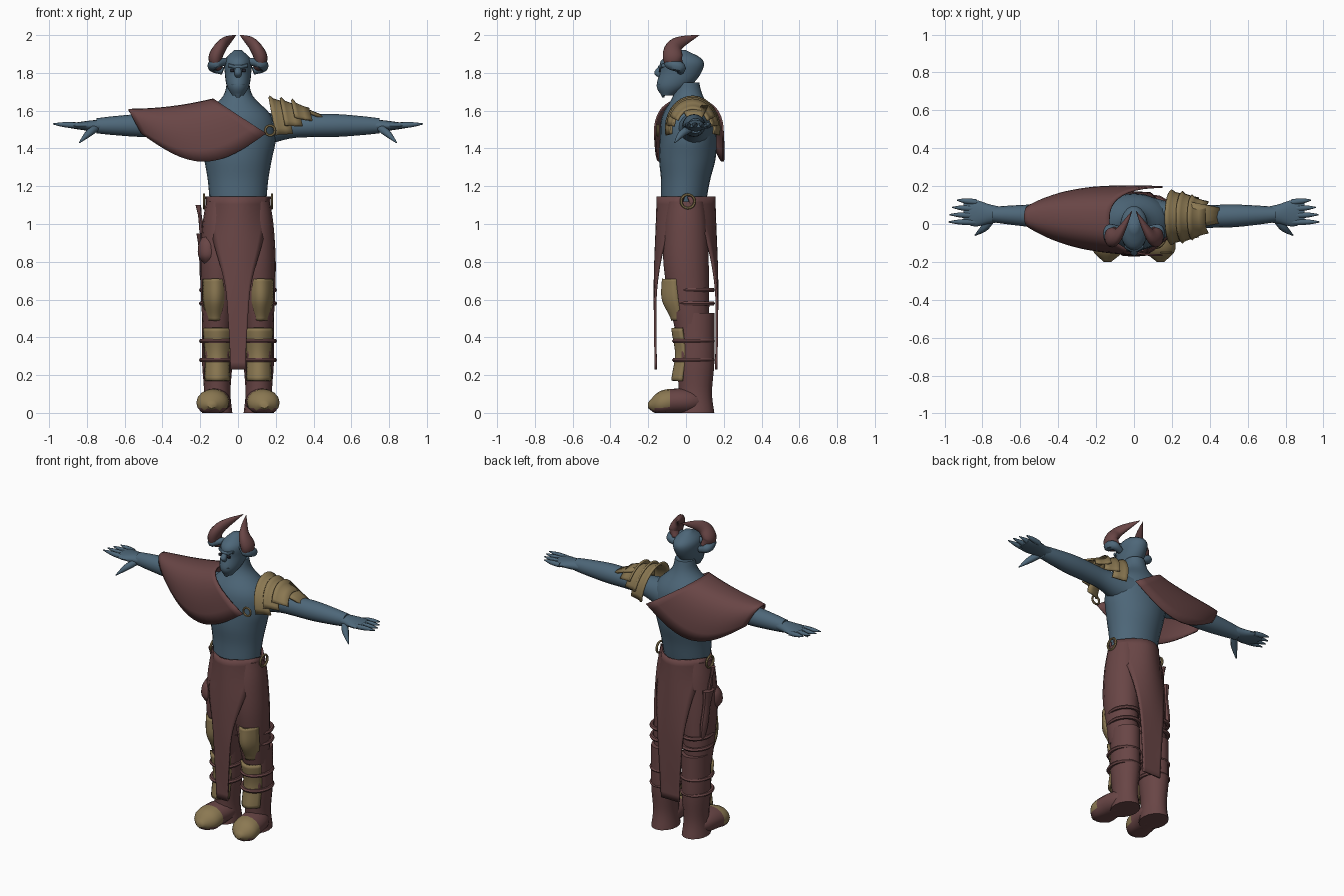
import bpy, bmesh, math
from mathutils import Vector

cube = bpy.data.objects.get("Cube")
if cube:
    bpy.data.objects.remove(cube, do_unlink=True)


def material(name, *rgb):
    m = bpy.data.materials.new(name)
    m.use_nodes = True
    m.diffuse_color = (*rgb, 1)
    bsdf = next(n for n in m.node_tree.nodes if n.type == 'BSDF_PRINCIPLED')
    bsdf.inputs["Base Color"].default_value = (*rgb, 1)
    return m


SKIN = material("slate blue skin", .075, .135, .19)
CLOTH = material("dark red cloth", .14, .06, .06)
GOLD = material("dull gold", .26, .19, .085)
DARK = material("dark eye", .02, .02, .03)
X, Y, Z = Vector((1, 0, 0)), Vector((0, 1, 0)), Vector((0, 0, 1))
SIDES = ((1, "left"), (-1, "right"))


def lerp(a, b, t):
    return a + (b - a) * t


def resample(keys, count):
    """Evenly sample a smooth curve through numbers or vectors."""
    out = []
    last = len(keys) - 1
    for k in range(count):
        t = k / (count - 1) * last
        i = min(int(t), last - 1)
        t -= i
        a, b, c, d = (keys[min(max(j, 0), last)] for j in range(i - 1, i + 3))
        ease = t * t * (3 - 2 * t)
        bend = t * (1 - t)
        out.append(b + (c - b) * ease + (c - a) * (bend * (1 - t) / 2) - (d - b) * (bend * t / 2))
    return out


def shade(ob):
    bpy.ops.object.select_all(action='DESELECT')
    ob.select_set(True)
    bpy.context.view_layer.objects.active = ob
    bpy.ops.object.shade_smooth_by_angle(angle=math.radians(45))


def skin_grid(name, grid, mat, closed=False, thick=0):
    """Skin a grid of points; closed grids become capped tubes."""
    bm = bmesh.new()
    rows = [[bm.verts.new(p) for p in row] for row in grid]
    n = len(rows[0])
    for a, b in zip(rows, rows[1:]):
        for j in range(n if closed else n - 1):
            k = (j + 1) % n
            bm.faces.new((a[j], a[k], b[k], b[j]))
    if closed:
        bm.faces.new(rows[0])
        bm.faces.new(rows[-1])
    bmesh.ops.recalc_face_normals(bm, faces=bm.faces)
    mesh = bpy.data.meshes.new(name)
    bm.to_mesh(mesh)
    bm.free()
    mesh.materials.append(mat)
    ob = bpy.data.objects.new(name, mesh)
    bpy.context.collection.objects.link(ob)
    if thick:
        mod = ob.modifiers.new("Thickness", 'SOLIDIFY')
        mod.thickness, mod.offset = thick, 0
    shade(ob)
    return ob


def sweep(name, mat, path, wide, deep=None, flat=1, frame=None, ref=Z, mirror=1, count=20, sides=16):
    """Elliptical tube along a path; the part never drops below the ground."""
    points = resample([Vector(p) for p in path], count)
    us = resample(wide, count)
    vs = resample(deep, count) if deep else [r * flat for r in us]
    grid = []
    for i, p in enumerate(points):
        along = points[min(i + 1, count - 1)] - points[max(i - 1, 0)]
        u, v = frame or (along.cross(ref).normalized(), along.cross(along.cross(ref)).normalized())
        ring = []
        for k in range(sides):
            a = math.tau * k / sides
            q = p + u * us[i] * math.cos(a) + v * vs[i] * math.sin(a)
            ring.append((q.x * mirror, q.y, max(q.z, 0)))
        grid.append(ring)
    return skin_grid(name, grid, mat, closed=True)


def panel(name, mat, top, bottom, widths, ys, bows, centre=0, thick=.012, count=16):
    """Bowed sheet hanging from top to bottom."""
    grid = []
    for i, (w, y, bow) in enumerate(zip(*(resample(keys, count) for keys in (widths, ys, bows)))):
        z = lerp(top, bottom, i / (count - 1))
        grid.append([(centre + w * s / 5, y + bow * (s / 5) ** 2, z) for s in range(-5, 6)])
    skin_grid(name, grid, mat, thick=thick)


def hoop(name, mat, loc, rx, ry, r, rot=(0, 0, 0)):
    bpy.ops.mesh.primitive_torus_add(location=loc, rotation=rot, major_segments=20,
                                     minor_segments=6, major_radius=1, minor_radius=r / rx)
    ob = bpy.context.object
    ob.name, ob.scale = name, (rx, ry, rx)
    ob.data.materials.append(mat)
    shade(ob)


# Torso, neck and head
sweep("torso", SKIN, [(0, -.02, 1.05), (0, .01, 1.4), (0, .01, 1.75)],
      wide=[.14, .15, .16, .18, .2, .18, .08, .06], deep=[.11, .12, .13, .15, .15, .14, .08, .06],
      frame=(X, Y), sides=24, count=30)
sweep("head", SKIN, [(0, -.1, 1.68), (0, -.03, 1.8), (0, -.02, 1.92)],
      wide=[.03, .06, .07, .07, .02], deep=[.03, .09, .11, .11, .02], frame=(X, Y), sides=24)
sweep("nose", SKIN, [(0, -.13, 1.84), (0, -.15, 1.8), (0, -.13, 1.77)],
      wide=[.01, .02, .01], frame=(X, Y), sides=10, count=8)
sweep("beard", SKIN, [(0, -.13, 1.74), (0, -.12, 1.67)], wide=[.04, .03, .01],
      flat=.6, frame=(X, Y), sides=10, count=8)
sweep("brow", SKIN, [(-.05, -.12, 1.84), (0, -.14, 1.83), (.05, -.12, 1.84)],
      wide=[.01, .01], frame=(Y, Z), sides=8, count=8)

for side, label in SIDES:
    panel(label + "_eye", DARK, 1.82, 1.805, widths=[.01, .01], ys=[-.14, -.14], bows=[0, 0],
          centre=side * .03, thick=.008, count=2)

    # Horn and the curl beneath it
    sweep(label + "_horn", CLOTH, [(.1, -.04, 1.83), (.12, -.07, 1.88), (.08, -.05, 1.95), (.01, .07, 2)],
          wide=[.03, .05, .05, .03, .001], flat=.7, ref=X, mirror=side)
    sweep(label + "_curl", SKIN, [(.06, -.05, 1.86), (.12, -.09, 1.85), (.13, -.03, 1.83), (.08, -.03, 1.81)],
          wide=[.02, .03, .02], mirror=side, sides=8)

    # Arm, palm, fingers and thumb
    sweep(label + "_arm", SKIN, [(.1, .04, 1.5), (.4, .04, 1.52), (.75, .05, 1.52)],
          wide=[.1, .08, .06, .06, .06, .05, .04], frame=(Y, Z), mirror=side)
    sweep(label + "_palm", SKIN, [(.7, .05, 1.52), (.9, .06, 1.52)],
          wide=[.04, .05, .07, .05], deep=[.03, .03, .02, .01], frame=(Y, Z), mirror=side)
    for i in range(4):
        y = .01 + .035 * i
        sweep(f"{label}_finger_{i + 1}", SKIN, [(.83, y, 1.52), (.98 - i * i / 200, y * 1.1, 1.53)],
              wide=[.015, .015, .003], mirror=side, sides=8, count=8)
    sweep(label + "_thumb", SKIN, [(.75, .03, 1.51), (.79, -.02, 1.48), (.84, -.06, 1.43)],
          wide=[.02, .02, .003], mirror=side, sides=8, count=10)

    # Trouser leg and boot with folded straps
    sweep(label + "_trouser_leg", CLOTH, [(.09, 0, 1.12), (.1, 0, .8), (.11, .03, .45)],
          wide=[.08, .095, .1, .09, .075], flat=1.2, frame=(X, Y), mirror=side)
    sweep(label + "_boot", CLOTH, [(.11, .05, .53), (.11, .05, 0)],
          wide=[.08, .08, .08, .07, .08], flat=1.25, frame=(X, Y), mirror=side)
    for z in (.65, .58, .38, .28):
        hoop(label + "_leg_strap", CLOTH, (side * .11, .04, z), .085, .1, .012)

    # Foot with a metal toe cap
    foot = sweep(label + "_foot", CLOTH, [(.11, .1, .06), (.13, -.06, .06), (.14, -.2, .04)],
                 wide=[.05, .08, .085, .08, .02], flat=.8, frame=(X, Z), mirror=side)
    foot.data.materials.append(GOLD)
    for face in foot.data.polygons:
        face.material_index = int(face.center.y < -.08 and face.center.z > .02)

    # Knee and shin armour, hip ring
    panel(label + "_knee_guard", GOLD, .71, .49, widths=[.06, .06, .04], ys=[-.12, -.12, -.07],
          bows=[.07, .08, .05], centre=side * .12, thick=.016)
    panel(label + "_shin_guard", GOLD, .45, .17, widths=[.07, .06, .06], ys=[-.07, -.05, -.07],
          bows=[.05, .05], centre=side * .11, thick=.016)
    hoop(label + "_hip_ring", GOLD, (side * .18, .01, 1.12), .036, .036, .007, (0, math.pi / 2, 0))

# Hanging cloth at the front and back
for name, side, end in (("front_drape", -1, .04), ("back_drape", 1, .065)):
    panel(name, CLOTH, 1.145, .23, widths=[.17, .13, end + .03, end + .01, end],
          ys=[side * .15, side * .165, side * .16], bows=[-side * b for b in (.14, .05, .01, 0, 0)], count=24)

# Dagger, sheath and pouch on the right hip
sweep("dagger_handle", CLOTH, [(-.18, .03, .9), (-.21, .02, 1.1)], wide=[.01, .015, .01, .015],
      frame=(X, Y), sides=8)
sweep("dagger_sheath", CLOTH, [(-.19, .04, .95), (-.18, .09, .64)], wide=[.03, .02, .02, .01],
      flat=1.5, frame=(X, Y), sides=10)
sweep("pouch", CLOTH, [(-.16, -.05, .93), (-.16, -.06, .79)], wide=[.03, .05, .05, .02],
      flat=1.1, frame=(X, Y), sides=10)

# Cape: arches from front hem to back hem, running from the right arm to the chest
cape = []
for i in range(17):
    s = i / 16
    half = .18 - .115 * (1 - s) ** 3
    row = []
    for k in range(21):
        a = math.pi * k / 20
        rise = abs(math.sin(a)) ** .85
        swing = math.copysign(abs(math.cos(a)) ** .75, math.cos(a))
        row.append((lerp(lerp(-.51, .15, s), lerp(-.58, -.13, s), rise),
                    lerp(.04, .015, s) - half * swing,
                    lerp(1.48 - .15 * math.sin(math.pi * s), 1.605 + .055 * s * s, rise)))
    cape.append(row)
skin_grid("cape", cape, CLOTH, thick=.01)

# Layered plates on the left shoulder, each flared towards the neck
for i in range(3):
    margin = math.radians(18 * i - 12)
    rows = []
    for t in (0, .2, .6, 1):
        size = lerp(1.08 - .05 * i, .86 - .1 * i, math.sqrt(t))
        row = []
        for k in range(17):
            a = lerp(margin, math.pi - margin, k / 16)
            row.append((.195 + .06 * i + .09 * t - .03 * math.sin(a),
                        .035 + .132 * size * math.cos(a), 1.505 + .158 * size * math.sin(a)))
        rows.append(row)
    skin_grid(f"shoulder_plate_{i + 1}", rows, GOLD, thick=.012)
tongue = [[(lerp(.3, .45, t), .045 + lerp(.07, .04, t) * s, lerp(1.63, 1.57, t) - .01 * s * s)
           for s in (-1, -.5, 0, .5, 1)] for t in (0, .5, 1)]
skin_grid("shoulder_tongue", tongue, GOLD, thick=.012)
hoop("cape_clasp", GOLD, (.17, -.15, 1.495), .026, .026, .007, (math.pi / 2, 0, 0))
